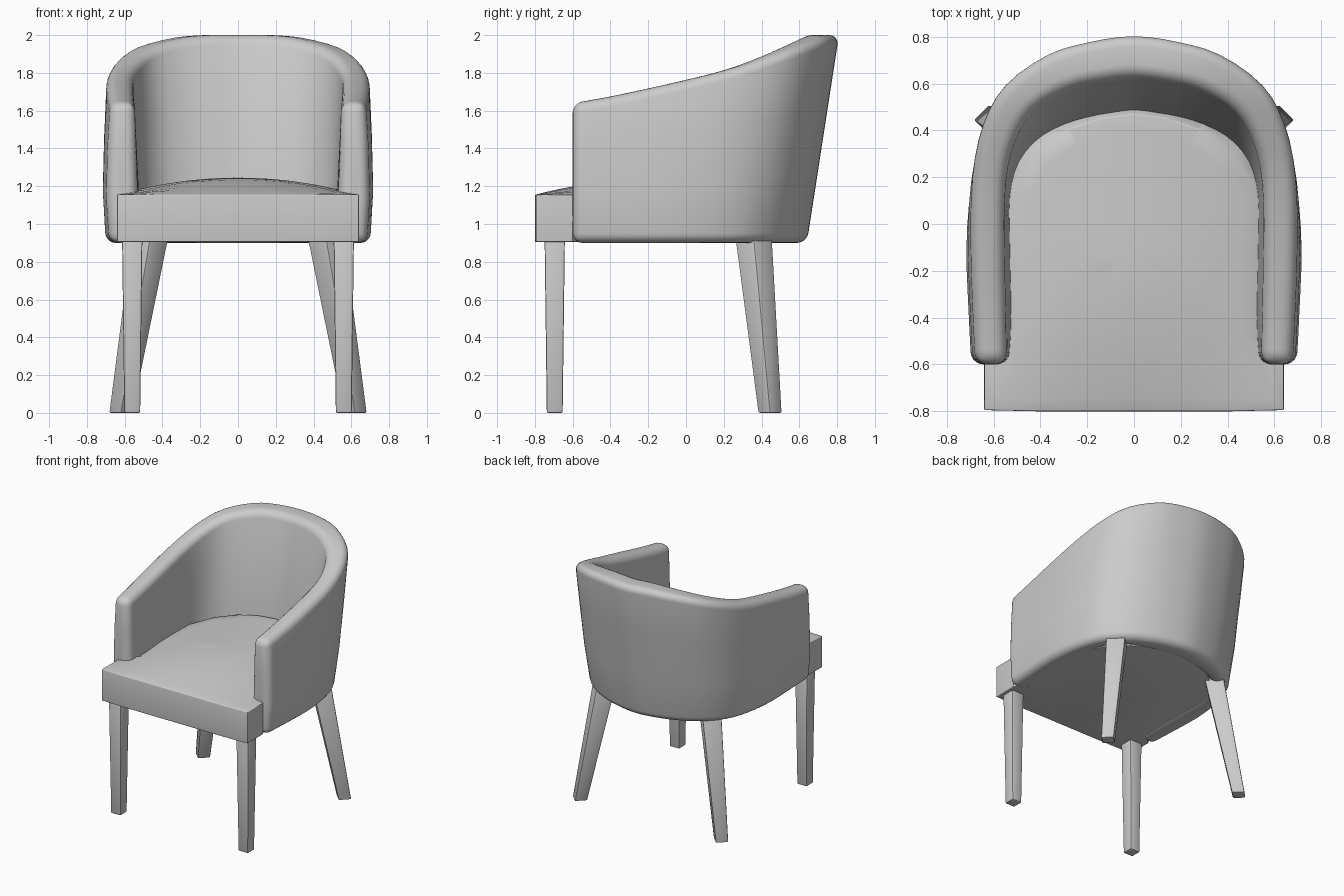
import bpy, bmesh
from math import radians
from mathutils import Vector

cube = bpy.data.objects.get("Cube")
if cube:
    bpy.data.objects.remove(cube, do_unlink=True)

GREY = (0.6, 0.6, 0.6, 1)
fabric = bpy.data.materials.new("plain grey")
fabric.use_nodes = True
fabric.diffuse_color = GREY
for node in fabric.node_tree.nodes:
    if node.type == 'BSDF_PRINCIPLED':
        node.inputs["Base Color"].default_value = GREY


def loft(name, rings, bevel, segments=4, limit=55):
    """Skin closed rings of points, cap both ends and round the hard edges."""
    bm = bmesh.new()
    loops = [[bm.verts.new(p) for p in ring] for ring in rings]
    n = len(loops[0])
    for a, b in zip(loops, loops[1:]):
        for i in range(n):
            j = (i + 1) % n
            bm.faces.new((a[i], a[j], b[j], b[i]))
    bm.faces.new(loops[0])
    bm.faces.new(loops[-1])
    bmesh.ops.recalc_face_normals(bm, faces=bm.faces)
    mesh = bpy.data.meshes.new(name)
    bm.to_mesh(mesh)
    bm.free()
    mesh.materials.append(fabric)
    obj = bpy.data.objects.new(name, mesh)
    bpy.context.collection.objects.link(obj)
    bpy.ops.object.select_all(action='DESELECT')
    obj.select_set(True)
    bpy.context.view_layer.objects.active = obj
    mod = obj.modifiers.new("rounding", 'BEVEL')
    mod.width = bevel
    mod.segments = segments
    mod.limit_method = 'ANGLE'
    mod.angle_limit = radians(limit)
    mod.use_clamp_overlap = True
    bpy.ops.object.modifier_apply(modifier=mod.name)
    bpy.ops.object.shade_smooth_by_angle(angle=radians(35))
    return obj


def spline(points, steps):
    """Smooth curve through every point."""
    pts = [points[0] * 2 - points[1]] + points + [points[-1] * 2 - points[-2]]
    out = []
    for a, b, c, d in zip(pts, pts[1:], pts[2:], pts[3:]):
        for k in range(steps):
            t = k / steps
            out.append((b * 2 + (c - a) * t + (a * 2 - b * 5 + c * 4 - d) * t**2
                        + (b * 3 - a - c * 3 + d) * t**3) / 2)
    return out + [points[-1]]


def curve(half, steps=3):
    """Left half from arm tip to the middle of the back, mirrored to the right."""
    left = [Vector(p).to_3d() for p in half]
    right = [Vector((-p.x, p.y, p.z)) for p in reversed(left[:-1])]
    return spline(left + right, steps)


# Wraparound back and arms: four guide curves, one cross-section per station
BASE = 0.9
outer_top = curve([(.675, -.6, 1.64), (.685, -.4, 1.675), (.695, -.1, 1.74), (.69, .2, 1.81),
                   (.645, .43, 1.88), (.55, .6, 1.94), (.37, .73, 1.985), (.19, .785, 2), (0, .81, 2)])
inner_top = curve([(.545, -.6), (.55, -.4), (.555, -.1), (.55, .18), (.51, .36),
                   (.43, .49), (.28, .58), (.14, .615), (0, .63)])
outer_base = curve([(.68, -.6), (.69, -.4), (.7, -.1), (.67, .15), (.6, .34),
                    (.47, .48), (.31, .57), (.15, .62), (0, .64)])
inner_base = curve([(.535, -.6), (.525, -.4), (.53, -.1), (.53, .12), (.49, .27),
                    (.39, .38), (.25, .44), (.12, .465), (0, .48)])
sections = []
for ot, it, ob, ib in zip(outer_top, inner_top, outer_base, inner_base):
    ob, ib = Vector((ob.x, ob.y, BASE)), Vector((ib.x, ib.y, BASE))
    it = Vector((it.x, it.y, ot.z))
    seat_line = Vector((ib.x, ib.y, 1.17))
    bulge = Vector((ot.x * 0.025, 0, 0))
    sections.append([ib, ob, ob.lerp(ot, 0.33) + bulge, ob.lerp(ot, 0.67) + bulge * 0.7, ot,
                     it, it.lerp(seat_line, 0.5), seat_line])
loft("back_and_arms", sections, 0.052, 5)


# Crowned seat cushion with a wide front lip
half = [(.2, -.8), (.42, -.8), (.64, -.795), (.64, -.6), (.56, -.53), (.58, -.2),
        (.57, .16), (.46, .34), (.3, .45), (.15, .5)]
outline = [(0, -.8)] + half + [(0, .52)] + [(-x, y) for x, y in reversed(half)]


def crown(x, y):
    front = max(0, 1 - (max(0, -0.1 - y) / 0.68) ** 2)
    return 1.16 + 0.085 * front * max(0, 1 - (x / 0.62) ** 2)


def shrunk(s):
    return [(x * s, (y + 0.1) * s - 0.1) for x, y in outline]


rings = [[(x, y, BASE + 0.005) for x, y in outline], [(x, y, 1.155) for x, y in outline]]
for s in (0.92, 0.8, 0.65, 0.5, 0.35, 0.2, 0.07):
    rings.append([(x, y, crown(x, y)) for x, y in shrunk(s)])
loft("seat_cushion", rings, 0.04)


# Tapered legs: the front pair upright, the rear pair splayed and turned diagonally
def leg(name, foot, top, foot_size, top_size, diagonal):
    if diagonal:
        corners = [(1, 0), (0, 1), (-1, 0), (0, -1)]
    else:
        corners = [(1, 1), (-1, 1), (-1, -1), (1, -1)]
    ends = [(foot, foot_size, 0), (top, top_size, 0.96)]
    loft(name, [[(c[0] + u * size, c[1] + v * size, z) for u, v in corners]
                for c, size, z in ends], 0.008, 2)


for side, sx in (("left", 1), ("right", -1)):
    leg("front_leg_" + side, (sx * .56, -.695), (sx * .56, -.695), 0.042, 0.054, False)
    leg("rear_leg_" + side, (sx * .62, .445), (sx * .46, .355), 0.064, 0.1, True)
